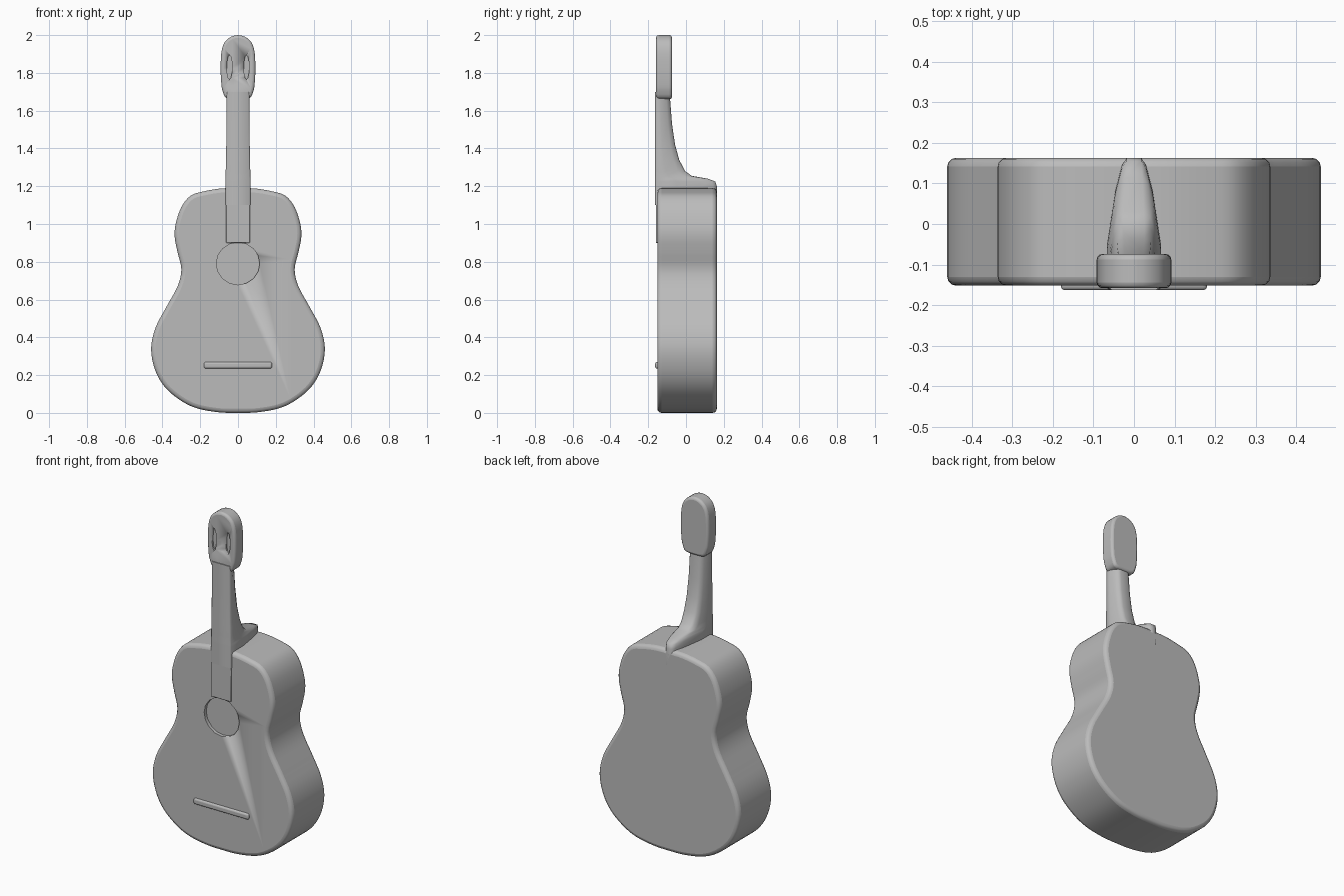
import bpy, bmesh, math
from mathutils import Vector

cube = bpy.data.objects.get("Cube")
if cube:
    bpy.data.objects.remove(cube, do_unlink=True)

grey = bpy.data.materials.new("plain grey")
grey.use_nodes = True
colour = (0.5, 0.5, 0.5, 1)
grey.diffuse_color = colour
grey.node_tree.nodes["Principled BSDF"].inputs["Base Color"].default_value = colour


def finish(name, bm, bevel=0, segments=3, angle=40):
    bmesh.ops.recalc_face_normals(bm, faces=bm.faces)
    mesh = bpy.data.meshes.new(name)
    bm.to_mesh(mesh)
    bm.free()
    mesh.materials.append(grey)
    ob = bpy.data.objects.new(name, mesh)
    bpy.context.collection.objects.link(ob)
    if bevel:
        mod = ob.modifiers.new("rounded edges", 'BEVEL')
        mod.width, mod.segments = bevel, segments
        mod.limit_method, mod.angle_limit = 'ANGLE', math.radians(50)
    bpy.ops.object.select_all(action='DESELECT')
    ob.select_set(True)
    bpy.context.view_layer.objects.active = ob
    bpy.ops.object.shade_smooth_by_angle(angle=math.radians(angle))
    return ob


def smooth_path(points, steps=4):
    """Catmull-Rom curve through the points."""
    pts = [Vector(p) for p in points]
    pts = [pts[0]] + pts + [pts[-1]]
    out = []
    for a, b, c, d in zip(pts, pts[1:], pts[2:], pts[3:]):
        for i in range(steps):
            t = i / steps
            out.append(0.5 * (2*b + (c - a)*t + (2*a - 5*b + 4*c - d)*t*t
                              + (3*b - a - 3*c + d)*t**3))
    return out + [pts[-1]]


def slab(name, outline, front, back, **kw):
    """Extrude an (x, z) outline from front to back."""
    bm = bmesh.new()
    face = bm.faces.new([bm.verts.new((x, front, z)) for x, z in outline])
    ext = bmesh.ops.extrude_face_region(bm, geom=[face])
    moved = [v for v in ext["geom"] if isinstance(v, bmesh.types.BMVert)]
    bmesh.ops.translate(bm, verts=moved, vec=(0, back - front, 0))
    return finish(name, bm, **kw)


def mirrored(half):
    """Close a half outline that starts and ends on the centre line."""
    return half + [Vector((-p.x, p.y)) for p in reversed(half[1:-1])]


def ring(cx, cz, rx, rz, n=16):
    return [(cx + rx * math.cos(i * math.tau / n), cz + rz * math.sin(i * math.tau / n))
            for i in range(n)]


def carve(target, cutter):
    mod = target.modifiers.new("recess", 'BOOLEAN')
    mod.operation, mod.object = 'DIFFERENCE', cutter
    cutter.hide_render = True
    cutter.hide_set(True)


# Waisted body with a shallow sound hole
body_half = [(0, 1.19), (0.09, 1.188), (0.18, 1.173), (0.25, 1.15), (0.3, 1.09),
             (0.33, 1), (0.335, 0.93), (0.32, 0.85), (0.3, 0.76), (0.32, 0.67),
             (0.38, 0.56), (0.437, 0.45), (0.46, 0.34), (0.44, 0.23), (0.39, 0.14),
             (0.31, 0.07), (0.22, 0.025), (0.1, 0.003), (0, 0)]
body = slab("body", mirrored(smooth_path(body_half)), -0.152, 0.163, bevel=0.022)
hole = slab("sound_hole_cutter", ring(0, 0.79, 0.115, 0.112), -0.25, -0.132)
carve(body, hole)

# Neck and heel: flat-fronted sections (z, half width, back y, back half width)
sections = [(1.1, 0.066, 0.163, 0.03), (1.2, 0.066, 0.163, 0.03),
            (1.225, 0.066, 0.155, 0.03), (1.24, 0.066, 0.115, 0.034),
            (1.255, 0.065, 0.03, 0.04), (1.28, 0.065, -0.005, 0.042),
            (1.34, 0.064, -0.036, 0.042), (1.42, 0.062, -0.058, 0.04),
            (1.53, 0.061, -0.074, 0.038), (1.66, 0.06, -0.084, 0.036),
            (1.7, 0.06, -0.088, 0.036)]
bm = bmesh.new()
loops = []
for z, w, back, bw in sections:
    depth = back + 0.163
    side = [(w - 0.006, -0.163), (w, -0.157), (w, -0.163 + 0.35 * depth),
            (bw + 0.45 * (w - bw), -0.163 + 0.75 * depth), (bw, back - 0.06 * depth),
            (bw * 0.6, back)]
    full = side + [(-x, y) for x, y in reversed(side)]
    loops.append([bm.verts.new((x, y, z)) for x, y in full])
for low, high in zip(loops, loops[1:]):
    for i in range(len(low)):
        j = (i + 1) % len(low)
        bm.faces.new((low[i], low[j], high[j], high[i]))
bm.faces.new(loops[0])
bm.faces.new(loops[-1])
finish("neck", bm, angle=60)

# Fingerboard lying on the body
slab("fingerboard", [(-0.064, 0.9), (0.064, 0.9), (0.064, 1.2), (-0.064, 1.2)],
     -0.16, -0.14, bevel=0.004, segments=2)

# Rounded headstock with two shallow slots
head_half = [(0, 2), (0.035, 1.992), (0.07, 1.963), (0.088, 1.91), (0.092, 1.82),
             (0.088, 1.74), (0.08, 1.7), (0.06, 1.665), (0, 1.66)]
head = slab("headstock", mirrored(smooth_path(head_half, 3)), -0.158, -0.074, bevel=0.014)
for side, x in (("left", 0.045), ("right", -0.045)):
    slot = slab(side + "_slot_cutter", ring(x, 1.83, 0.014, 0.065, 12), -0.2, -0.148)
    carve(head, slot)

# Bridge
slab("bridge", [(-0.18, 0.235), (0.18, 0.235), (0.18, 0.27), (-0.18, 0.27)],
     -0.163, -0.14, bevel=0.01)
